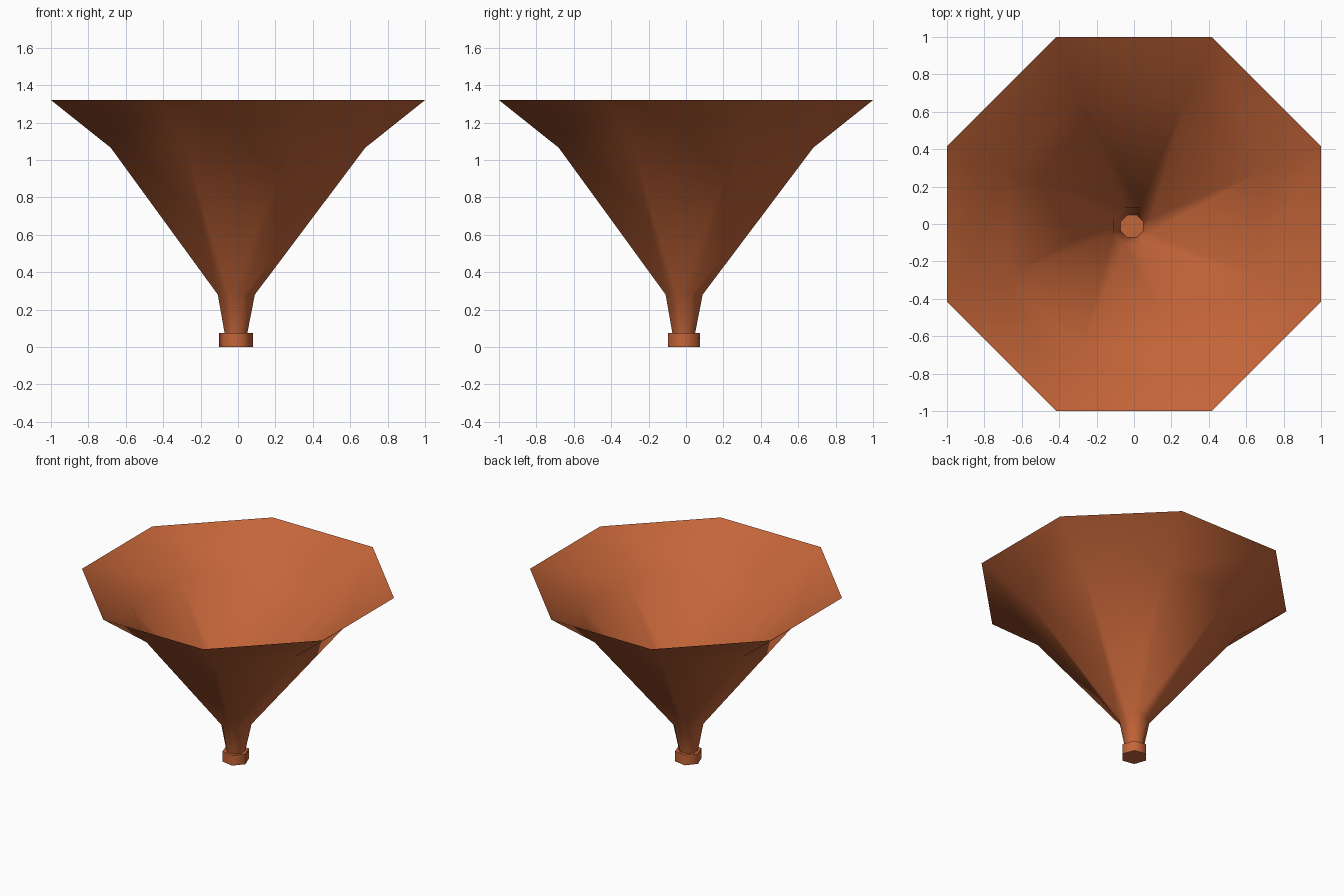
import bpy, bmesh, math

if "Cube" in bpy.data.objects:
    bpy.data.objects.remove(bpy.data.objects["Cube"])

copper = bpy.data.materials.new("burnt_orange")
copper.diffuse_color = (0.55, 0.13, 0.04, 1)
copper.use_nodes = True
copper.node_tree.nodes["Principled BSDF"].inputs["Base Color"].default_value = copper.diffuse_color


def loft(name, rings, sides, start_deg, cap, sharp_deg):
    """Skin stacked polygon rings given as (radius, z, centre x, centre y)."""
    bm = bmesh.new()
    loops = []
    for r, z, cx, cy in rings:
        angles = [math.radians(start_deg + 360 * i / sides) for i in range(sides)]
        loops.append([bm.verts.new((cx + r * math.cos(a), cy + r * math.sin(a), z))
                      for a in angles])
    for low, high in zip(loops, loops[1:]):
        for i in range(sides):
            j = (i + 1) % sides
            bm.faces.new((low[i], low[j], high[j], high[i]))
    if cap:
        bm.faces.new(loops[0][::-1])
        bm.faces.new(loops[-1])
    mesh = bpy.data.meshes.new(name)
    bm.to_mesh(mesh)
    bm.free()
    mesh.materials.append(copper)
    obj = bpy.data.objects.new(name, mesh)
    bpy.context.collection.objects.link(obj)
    bpy.ops.object.select_all(action='DESELECT')
    obj.select_set(True)
    bpy.context.view_layer.objects.active = obj
    bpy.ops.object.shade_smooth_by_angle(angle=math.radians(sharp_deg))
    return obj


# Open octagonal funnel: thin shell, sizes given across the flats
K = 1 / math.cos(math.pi / 8)
loft("funnel", [(0.06 * K, 0.07, -0.011, -0.012),
                (0.099 * K, 0.28, -0.009, -0.01),
                (0.68 * K, 1.065, 0.0, 0.0),
                (1.0 * K, 1.32, 0.0, 0.0)], 8, 22.5, False, 80)

# Small hexagonal foot, slightly turned
loft("foot", [(0.092, 0.0, -0.011, -0.011),
              (0.092, 0.076, -0.011, -0.011)], 6, -10, True, 65)
